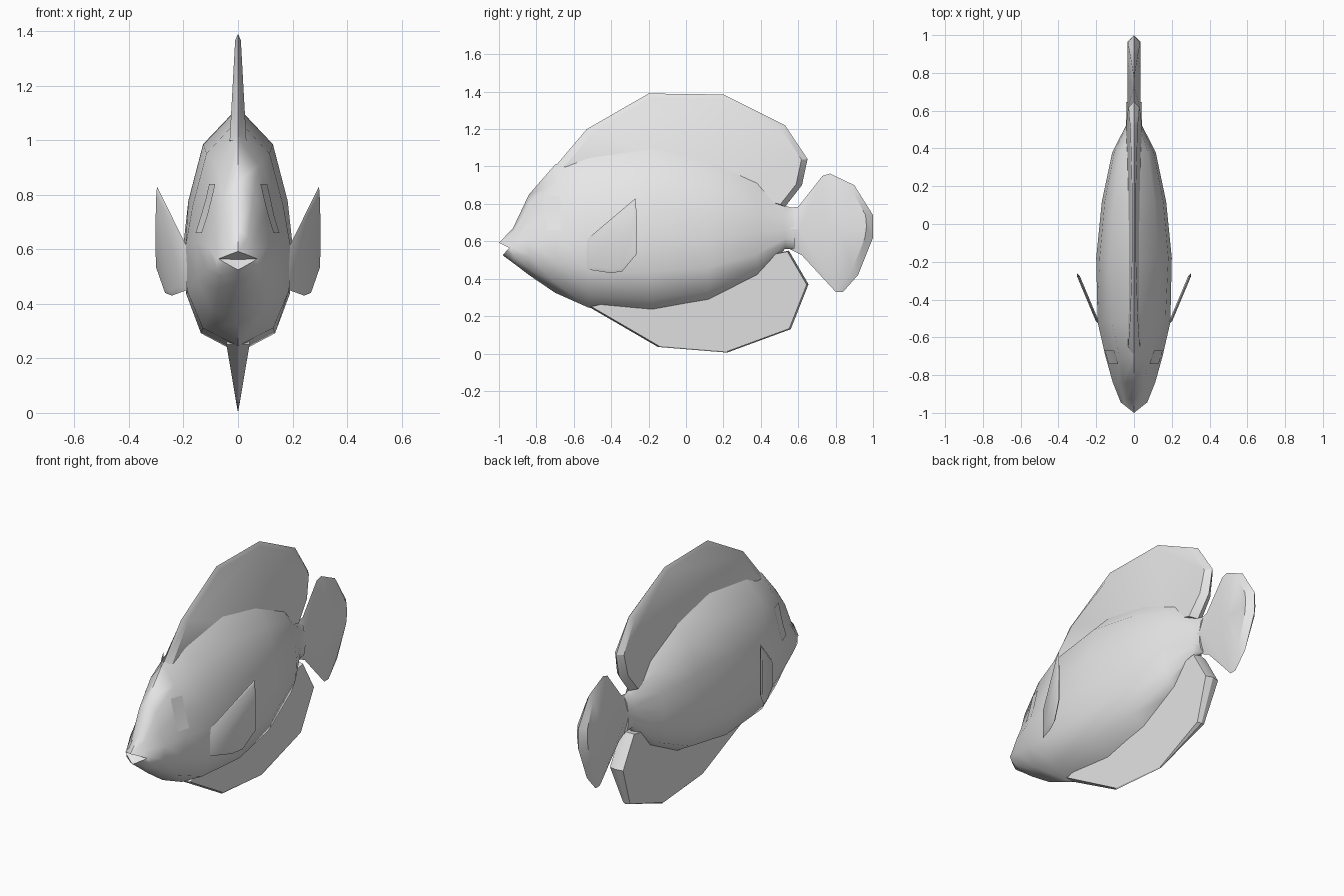
import bpy, bmesh, math
from mathutils import Vector
from mathutils.bvhtree import BVHTree

if "Cube" in bpy.data.objects:
    bpy.data.objects.remove(bpy.data.objects["Cube"])

grey = bpy.data.materials.new("light grey")
grey.diffuse_color = (0.8, 0.8, 0.8, 1)
grey.use_nodes = True
grey.node_tree.nodes["Principled BSDF"].inputs["Base Color"].default_value = grey.diffuse_color


def finish(bm, name, angle=40):
    bmesh.ops.recalc_face_normals(bm, faces=bm.faces[:])
    mesh = bpy.data.meshes.new(name)
    bm.to_mesh(mesh)
    bm.free()
    mesh.materials.append(grey)
    ob = bpy.data.objects.new(name, mesh)
    bpy.context.collection.objects.link(ob)
    bpy.ops.object.select_all(action='DESELECT')
    ob.select_set(True)
    bpy.context.view_layer.objects.active = ob
    bpy.ops.object.shade_smooth_by_angle(angle=math.radians(angle))
    return ob


# Body: rings lofted from the lips to the tail root
# half section as (height fraction, width fraction): narrow forehead and full flank
HEAD = [(1, 0), (.85, .46), (.62, .68), (.44, .95), (.24, .95), (.08, .62), (0, 0)]
FLANK = [(1, 0), (.85, .64), (.62, .91), (.44, 1), (.24, .95), (.08, .68), (0, 0)]
LIPS = [(0, -1, .592), (.025, -.98, .583), (.05, -.96, .573), (.07, -.945, .565),
        (.05, -.957, .552), (.02, -.972, .535), (0, -.98, .525)]
# y, top, bottom, half width, blend from head section to flank section
STATIONS = [(-.925, .67, .485, .082, 0), (-.84, .85, .42, .118, 0),
            (-.70, 1.01, .325, .158, .15), (-.52, 1.075, .245, .195, .75),
            (-.18, 1.12, .22, .20, 1), (.12, 1.06, .27, .17, 1),
            (.38, .95, .40, .115, 1), (.53, .79, .56, .038, 1), (.58, .775, .555, .032, 1)]


def ring(y, top, bot, w, k):
    pts = []
    for (h, a), (_, b) in zip(HEAD, FLANK):
        pts.append((w * (a + (b - a) * k), y, bot + (top - bot) * h))
    return pts


bm = bmesh.new()
loops = []
for half in [LIPS] + [ring(*s) for s in STATIONS]:
    full = half + [(-x, y, z) for x, y, z in half[-2:0:-1]]
    loops.append([bm.verts.new(p) for p in full])
n = len(loops[0])
for a, b in zip(loops, loops[1:]):
    for i in range(n):
        j = (i + 1) % n
        bm.faces.new((a[i], a[j], b[j], b[i]))
# open mouth pocket and tail root cap
throat = bm.verts.new((0, -.935, .562))
for i in range(n):
    bm.faces.new((loops[0][i], loops[0][(i + 1) % n], throat))
bm.faces.new(loops[-1])
bmesh.ops.recalc_face_normals(bm, faces=bm.faces[:])
surface = BVHTree.FromBMesh(bm)
finish(bm, "body", 50)


# Fins: sharp outer edge, inner outline lifted to either side
def fin(name, outline, centre, scale, thick, lean=lambda y, z: 0, side=1):
    bm = bmesh.new()
    cy, cz = centre
    rim = [bm.verts.new((side * lean(y, z), y, z)) for y, z in outline]
    for s in (1, -1):
        inner = []
        for y, z in outline:
            y, z = cy + (y - cy) * scale, cz + (z - cz) * scale
            inner.append(bm.verts.new((side * (lean(y, z) + s * thick(y, z)), y, z)))
        bm.faces.new(inner)
        for i in range(len(rim)):
            j = (i + 1) % len(rim)
            bm.faces.new((rim[i], rim[j], inner[j], inner[i]))
    return finish(bm, name, 30)


fin("dorsal_fin",
    [(-.70, 1.0), (-.53, 1.2), (-.2, 1.39), (.2, 1.385), (.53, 1.22), (.65, 1.04),
     (.62, .9), (.53, .785), (.3, .85), (-.3, .98)],
    (.1, .98), .94, lambda y, z: max(.006, .024 - .055 * (z - 1.12)))
fin("anal_fin",
    [(-.52, .25), (-.15, .035), (.22, .005), (.56, .13), (.655, .37), (.55, .55),
     (.3, .5), (-.2, .32)],
    (.15, .3), .98, lambda y, z: max(.002, .17 * min(z, .25)))

# Tail fin: thick through the middle, thin at both tips, bevelled rear rim
bm = bmesh.new()
upper = [(.53, .775), (.60, .785), (.73, .95), (.77, .962), (.90, .90), (1.0, .74)]
lower = [(.53, .57), (.62, .525), (.80, .33), (.84, .33), (.92, .42), (1.0, .62)]
middle = [(.53, .67), (.61, .66), (.765, .66), (.82, .66), (.92, .66), (.965, .68)]
rows = {}
for s in (1, -1):
    rows[s] = [bm.verts.new((s * .034, y, z)) for y, z in middle]
    # shoulder points just inside the rear rim
    rows[s, 'u'] = [bm.verts.new((s * x, y, z)) for x, y, z in
                    ((.006, .79, .92), (.020, .89, .865), (.033, .96, .74))]
    rows[s, 'l'] = [bm.verts.new((s * x, y, z)) for x, y, z in
                    ((.006, .82, .35), (.020, .89, .45), (.033, .957, .62))]
edges = {'u': [bm.verts.new((0, y, z)) for y, z in upper],
         'l': [bm.verts.new((0, y, z)) for y, z in lower]}
for s in (1, -1):
    m = rows[s]
    for k in 'ul':
        e, r = edges[k], rows[s, k]
        for f in ((m[0], m[1], e[1], e[0]), (m[1], m[2], e[2], e[1]),
                  (m[2], m[3], r[0], e[2]), (m[3], m[4], r[1], r[0]),
                  (m[4], m[5], r[2], r[1]), (e[2], r[0], e[3]),
                  (e[3], r[0], r[1], e[4]), (e[4], r[1], r[2], e[5])):
            bm.faces.new(f)
    bm.faces.new((m[5], rows[s, 'u'][2], edges['u'][5], edges['l'][5], rows[s, 'l'][2]))
bm.faces.new((rows[1][0], edges['u'][0], rows[-1][0], edges['l'][0]))
finish(bm, "tail_fin", 30)

# Pectoral fins flaring out from the flanks, and eye plates on the cheeks
for side, label in ((1, "left"), (-1, "right")):
    fin(label + "_pectoral_fin",
        [(-.53, .61), (-.27, .83), (-.262, .72), (-.265, .53), (-.34, .44), (-.40, .43),
         (-.53, .45)],
        (-.38, .58), .88, lambda y, z: .008,
        lambda y, z: .192 + .42 * (y + .52), side)

    bm = bmesh.new()
    grid = []
    for y in (-.742, -.67):
        for z in (.66, .72, .78, .84):
            hit = surface.ray_cast(Vector((side, y, z)), Vector((-side, 0, 0)))[0]
            grid.append(bm.verts.new((hit.x + side * .005, y, z)))
    for i in range(3):
        bm.faces.new((grid[i], grid[i + 1], grid[i + 5], grid[i + 4]))
    # sink a second skin into the body so the plate is closed
    bmesh.ops.solidify(bm, geom=bm.faces[:], thickness=.008)
    finish(bm, label + "_eye", 30)
